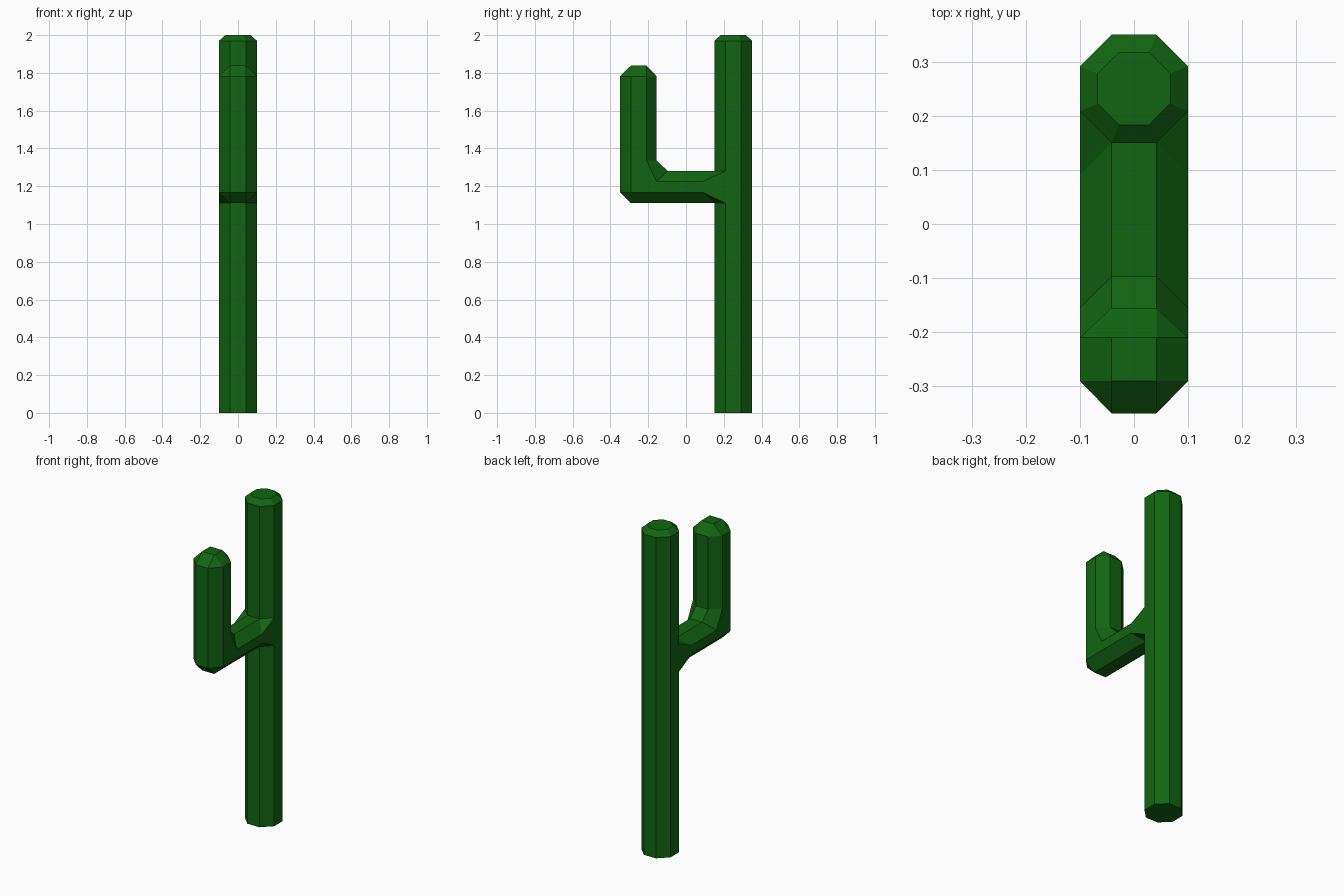
import bpy, bmesh

if "Cube" in bpy.data.objects:
    bpy.data.objects.remove(bpy.data.objects["Cube"])

W, N = 0.1, 0.0414          # half width and half facet of the octagon
TY = 0.25                   # trunk centre in y
bm = bmesh.new()


def add_ring(points):
    return [bm.verts.new(p) for p in points]


def loft(a, b, skip=()):
    n = len(a)
    for i in range(n):
        if i not in skip:
            j = (i + 1) % n
            bm.faces.new((a[i], a[j], b[j], b[i]))


def trunk_ring(z, s=1.0):
    pts = [(W, -N), (W, N), (N, W), (-N, W), (-W, N), (-W, -N), (-N, -W), (N, -W)]
    return add_ring([(x * s, TY + y * s, z) for x, y in pts])


def arm_ring(side_in, inner, outer, side_out, w=W):
    # half section given as (y, z), mirrored across x
    half = [(w, *side_out), (w, *side_in), (N, *inner)]
    far = [(N, *outer)]
    mir = lambda p: (-p[0], p[1], p[2])
    return add_ring(half + [mir(half[2]), mir(half[1]), mir(half[0]), mir(far[0])] + far)


# Trunk, left open on its three front facets where the arm joins
LO, HI = 1.11, 1.28
rings = [trunk_ring(0), trunk_ring(LO), trunk_ring(HI), trunk_ring(1.97), trunk_ring(2.0, 0.67)]
for k in range(4):
    loft(rings[k], rings[k + 1], skip=(5, 6, 7) if k == 1 else ())
bm.faces.new(rings[0][::-1])
bm.faces.new(rings[-1])

# Arm: joint, horizontal run, elbow, upright and cap
F, B = TY - W, TY - N
arm = [
    arm_ring((B, HI), (F, HI), (F, LO), (B, LO)),
    arm_ring((0.09, 1.225), (F, HI), (F, LO), (0.09, 1.168)),
    arm_ring((-0.155, 1.225), (-0.097, HI), (-0.29, LO), (-0.29, 1.168)),
    arm_ring((-0.21, 1.337), (-0.155, 1.337), (-0.35, 1.168), (-0.29, 1.168)),
    arm_ring((-0.21, 1.782), (-0.155, 1.782), (-0.35, 1.782), (-0.29, 1.782)),
    arm_ring((-0.21, 1.84), (-0.21, 1.84), (-0.29, 1.84), (-0.29, 1.84), w=N),
]
for a, b in zip(arm, arm[1:]):
    loft(a, b)
bm.faces.new(arm[-1])

# Weld the joint and collapse the corner facets into triangles
bmesh.ops.remove_doubles(bm, verts=bm.verts[:], dist=0.0005)
bmesh.ops.recalc_face_normals(bm, faces=bm.faces[:])

mesh = bpy.data.meshes.new("cactus")
bm.to_mesh(mesh)
bm.free()
cactus = bpy.data.objects.new("cactus", mesh)
bpy.context.collection.objects.link(cactus)

mat = bpy.data.materials.new("cactus_green")
mat.diffuse_color = (0.006, 0.13, 0.006, 1)
mat.use_nodes = True
mat.node_tree.nodes["Principled BSDF"].inputs["Base Color"].default_value = mat.diffuse_color
mesh.materials.append(mat)
